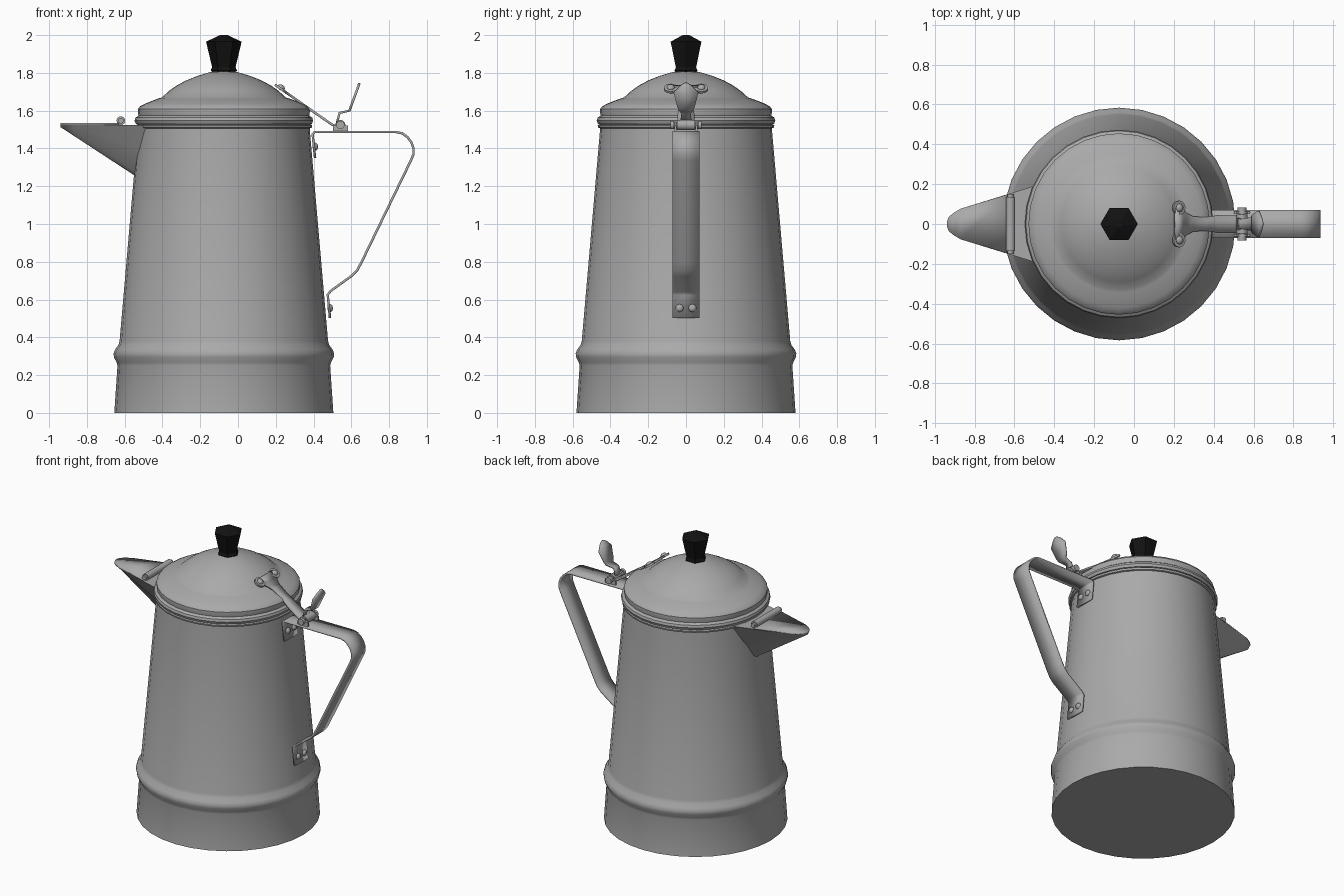
import bpy, bmesh, math
from mathutils import Vector, Matrix

cube = bpy.data.objects.get("Cube")
if cube:
    bpy.data.objects.remove(cube, do_unlink=True)

AXIS = -0.075  # pot centre line in x


def material(name, rgb, rough):
    m = bpy.data.materials.new(name)
    m.use_nodes = True
    m.diffuse_color = (*rgb, 1)
    b = m.node_tree.nodes["Principled BSDF"]
    b.inputs["Base Color"].default_value = (*rgb, 1)
    b.inputs["Roughness"].default_value = rough
    return m


STEEL = material("grey steel", (0.4, 0.4, 0.4), 0.5)
BLACK = material("black knob", (0.006, 0.006, 0.006), 0.5)


def finish(name, bm, mat=STEEL, angle=35, thickness=0):
    bmesh.ops.recalc_face_normals(bm, faces=bm.faces)
    me = bpy.data.meshes.new(name)
    bm.to_mesh(me)
    bm.free()
    me.materials.append(mat)
    ob = bpy.data.objects.new(name, me)
    bpy.context.collection.objects.link(ob)
    if thickness:
        s = ob.modifiers.new("thickness", "SOLIDIFY")
        s.thickness, s.offset = thickness, 0
    bpy.ops.object.select_all(action="DESELECT")
    ob.select_set(True)
    bpy.context.view_layer.objects.active = ob
    bpy.ops.object.shade_smooth_by_angle(angle=math.radians(angle))
    return ob


def loft(name, rings, **kw):
    """Bridge closed rings of points and cap both ends."""
    bm = bmesh.new()
    loops = [[bm.verts.new(p) for p in ring] for ring in rings]
    n = len(loops[0])
    for a, b in zip(loops, loops[1:]):
        for i in range(n):
            j = (i + 1) % n
            bm.faces.new((a[i], a[j], b[j], b[i]))
    bm.faces.new(loops[0])
    bm.faces.new(loops[-1])
    return finish(name, bm, **kw)


def lathe(name, profile, sides=32, **kw):
    turn = [2 * math.pi * i / sides for i in range(sides)]
    return loft(name, [[(AXIS + r * math.cos(a), r * math.sin(a), z) for a in turn]
                       for r, z in profile], **kw)


def ribbon(name, path, thickness=0.013, **kw):
    """Sheet strip along (x, z, half width)."""
    bm = bmesh.new()
    rows = [[bm.verts.new((x, s * w, z)) for s in (-1, 1)] for x, z, w in path]
    for a, b in zip(rows, rows[1:]):
        bm.faces.new((a[0], a[1], b[1], b[0]))
    return finish(name, bm, thickness=thickness, **kw)


def place(pos, normal):
    q = Vector((0, 0, 1)).rotation_difference(Vector(normal))
    return Matrix.Translation(pos) @ q.to_matrix().to_4x4()


def cylinder(name, pos, normal, r, depth, sides=16):
    bm = bmesh.new()
    bmesh.ops.create_cone(bm, cap_ends=True, segments=sides, radius1=r, radius2=r,
                          depth=depth, matrix=place(pos, normal))
    return finish(name, bm)


def rivet(name, pos, normal, r=0.021):
    bm = bmesh.new()
    bmesh.ops.create_uvsphere(bm, u_segments=12, v_segments=8, radius=r,
                              matrix=place(pos, normal) @ Matrix.Diagonal((1, 1, 0.7, 1)))
    return finish(name, bm)


# Tapered pot with a raised bead near the foot
lathe("pot_body", [(0.58, 0), (0.563, 0.25), (0.568, 0.268), (0.582, 0.295), (0.584, 0.315),
                   (0.576, 0.335), (0.558, 0.36), (0.552, 0.38), (0.455, 1.5), (0.455, 1.53)])

# Rolled rim and stepped, domed lid
lathe("pot_rim", [(0.45, 1.505), (0.465, 1.51), (0.468, 1.522), (0.46, 1.528)])
lathe("lid", [(0.45, 1.526), (0.466, 1.53), (0.473, 1.547), (0.468, 1.563), (0.452, 1.574),
              (0.455, 1.59), (0.455, 1.608), (0.445, 1.622), (0.42, 1.636), (0.385, 1.65),
              (0.345, 1.665), (0.33, 1.669), (0.29, 1.705), (0.25, 1.733), (0.2, 1.76),
              (0.14, 1.784), (0.07, 1.805), (0.02, 1.81)])

# Faceted knob
lathe("lid_knob", [(0.055, 1.8), (0.07, 1.812), (0.062, 1.83), (0.094, 1.965), (0.02, 2.0)],
      sides=6, mat=BLACK, angle=10)

# Pouring spout: rounded V sections widening toward the pot
stations = [(-0.94, 0.012), (-0.93, 0.035), (-0.91, 0.053), (-0.87, 0.077), (-0.4, 0.222)]
section = [(-1, 0), (-0.58, -0.5), (-0.2, -0.92), (-0.08, -0.99),
           (0.08, -0.99), (0.2, -0.92), (0.58, -0.5), (1, 0)]
loft("spout", [[(x, w * u, 1.525 + (0.012 + 0.66 * (x + 0.94)) * v) for u, v in section]
               for x, w in stations])
ribbon("spout_flap", [(x, 1.529, w) for x, w in stations[:4]] + [(-0.63, 1.529, 0.15)], 0.01)
cylinder("spout_hinge", (-0.62, 0, 1.547), (0, 1, 0), 0.023, 0.27)
cylinder("spout_hinge_pin", (-0.62, 0, 1.547), (0, 1, 0), 0.015, 0.3)

# Strap handle with riveted tabs
strap = [(0.487, 0.503), (0.475, 0.625), (0.49, 0.645), (0.605, 0.728), (0.632, 0.757),
         (0.655, 0.8), (0.917, 1.34), (0.929, 1.37), (0.929, 1.4), (0.918, 1.432),
         (0.897, 1.46), (0.87, 1.48), (0.838, 1.487), (0.405, 1.487), (0.395, 1.475),
         (0.408, 1.35)]
ribbon("handle_strap", [(x, z, 0.071) for x, z in strap], angle=40)
for end, x, z in (("upper", 0.409, 1.41), ("lower", 0.488, 0.555)):
    for side, y in (("right", -0.034), ("left", 0.034)):
        rivet(f"{end}_handle_rivet_{side}", (x, y, z), (1, 0, 0.09))

# Lid arm with two riveted lobes
slope = (0.57, 0, 0.82)
ribbon("lid_arm", [(0.205, 1.731, 0.08), (0.245, 1.703, 0.08), (0.262, 1.691, 0.055),
                   (0.295, 1.668, 0.038), (0.36, 1.622, 0.034), (0.42, 1.58, 0.044),
                   (0.5, 1.525, 0.046), (0.53, 1.515, 0.046)])
for side, y in (("right", -0.081), ("left", 0.081)):
    cylinder(f"lid_arm_lobe_{side}", (0.225, y, 1.717), slope, 0.036, 0.013)
    rivet(f"lid_arm_rivet_{side}", (0.229, y, 1.723), slope)

# Hinge on top of the handle
for side, s in (("right", -1), ("left", 1)):
    bm = bmesh.new()
    bmesh.ops.create_cube(bm, size=1, matrix=Matrix.Translation((0.542, s * 0.056, 1.516))
                          @ Matrix.Diagonal((0.08, 0.012, 0.05, 1)))
    bmesh.ops.bevel(bm, geom=[e for e in bm.edges if all(v.co.z > 1.52 for v in e.verts)
                              and abs(e.verts[0].co.y - e.verts[1].co.y) > 0.005],
                    offset=0.02, segments=3, affect="EDGES")
    finish(f"hinge_ear_{side}", bm)
    cylinder(f"hinge_pin_head_{side}", (0.542, s * 0.073, 1.524), (0, 1, 0), 0.022, 0.02)
cylinder("hinge_barrel", (0.542, 0, 1.524), (0, 1, 0), 0.027, 0.094)
cylinder("hinge_pin", (0.542, 0, 1.524), (0, 1, 0), 0.012, 0.14)

# Thumb lever
ribbon("thumb_lever", [(0.525, 1.54, 0.03), (0.538, 1.588, 0.024), (0.59, 1.6, 0.034),
                       (0.597, 1.62, 0.046), (0.625, 1.695, 0.065), (0.638, 1.732, 0.03),
                       (0.643, 1.746, 0.008)])
